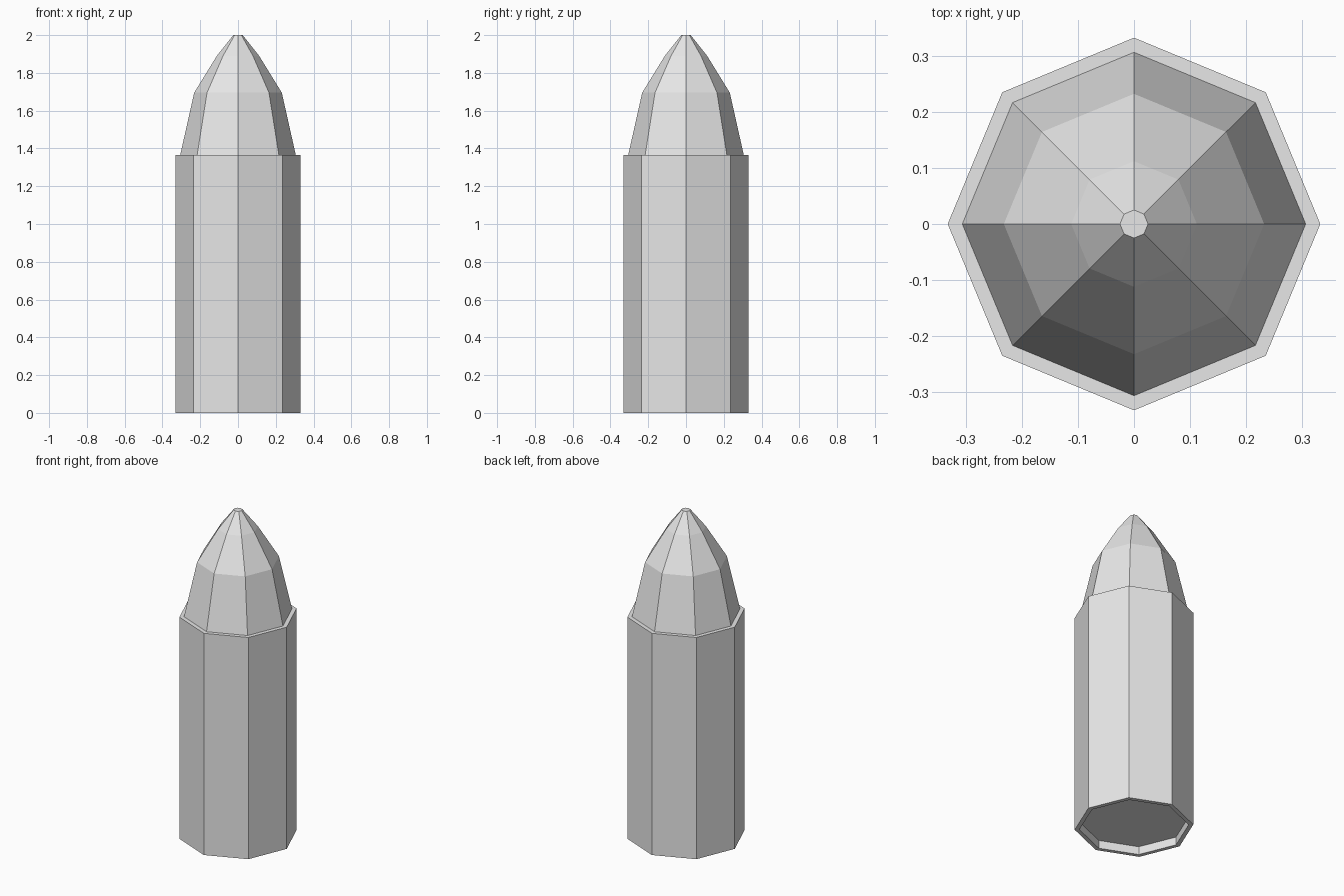
import bpy
import math

cube = bpy.data.objects.get("Cube")
if cube:
    bpy.data.objects.remove(cube, do_unlink=True)

SIDES = 8

grey = bpy.data.materials.new("light_grey")
grey.use_nodes = True
colour = (0.8, 0.8, 0.8, 1.0)
grey.diffuse_color = colour
bsdf = next(n for n in grey.node_tree.nodes if n.type == 'BSDF_PRINCIPLED')
bsdf.inputs["Base Color"].default_value = colour


def lathe(name, profile, cap_start=False, cap_end=False):
    """Spin (radius, height) points into a flat-faced octagonal part."""
    verts = [(r * math.cos(math.tau * i / SIDES), r * math.sin(math.tau * i / SIDES), z)
             for r, z in profile for i in range(SIDES)]
    faces = []
    for k in range(len(profile) - 1):
        for i in range(SIDES):
            j = (i + 1) % SIDES
            a, b = k * SIDES, (k + 1) * SIDES
            faces.append((a + i, a + j, b + j, b + i))
    if cap_start:
        faces.append(tuple(reversed(range(SIDES))))
    if cap_end:
        last = (len(profile) - 1) * SIDES
        faces.append(tuple(range(last, last + SIDES)))
    mesh = bpy.data.meshes.new(name)
    mesh.from_pydata(verts, [], faces)
    mesh.materials.append(grey)
    obj = bpy.data.objects.new(name, mesh)
    bpy.context.collection.objects.link(obj)
    return obj


SHOULDER = 1.365

# Straight casing: recessed base, outer wall, flat shoulder ledge
lathe("casing", [(0.306, 0.05), (0.306, 0), (0.332, 0), (0.332, SHOULDER), (0.306, SHOULDER)],
      cap_start=True)

# Tapered nose with a small flat tip
lathe("nose", [(0.306, SHOULDER), (0.232, 1.695), (0.112, 1.89), (0.025, 2)],
      cap_end=True)
